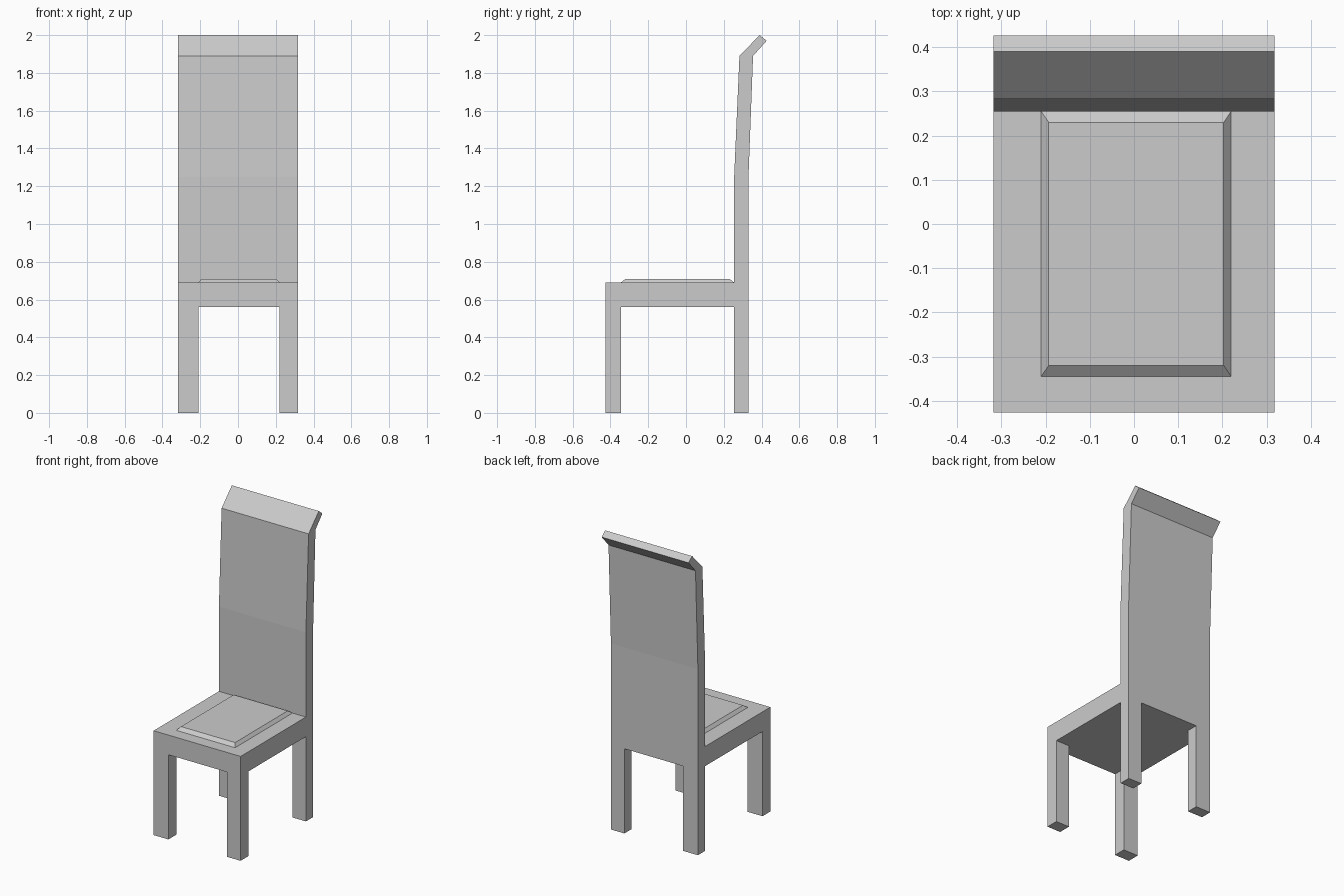
import bpy, bmesh
from mathutils import Vector

if "Cube" in bpy.data.objects:
    bpy.data.objects.remove(bpy.data.objects["Cube"])


def prism(name, points, offset):
    """Extrude a closed outline of 3D points along an offset."""
    bm = bmesh.new()
    face = bm.faces.new([bm.verts.new(p) for p in points])
    ext = bmesh.ops.extrude_face_region(bm, geom=[face], use_keep_orig=True)
    verts = [v for v in ext["geom"] if isinstance(v, bmesh.types.BMVert)]
    bmesh.ops.translate(bm, verts=verts, vec=Vector(offset))
    bmesh.ops.recalc_face_normals(bm, faces=bm.faces)
    mesh = bpy.data.meshes.new(name)
    bm.to_mesh(mesh)
    bm.free()
    obj = bpy.data.objects.new(name, mesh)
    bpy.context.collection.objects.link(obj)
    return obj


HALF_W = 0.318
X0, X1 = -0.21, 0.22      # inner sides of the legs
Y0, Y1 = -0.345, 0.255    # inner front and back of the legs
SEAT_Z, UNDER_Z = 0.69, 0.56

# Chair frame: side profile of seat block and bent backrest, swept across the width
profile = [(-0.427, 0), (0.33, 0), (0.33, 1.23), (0.355, 1.89), (0.427, 1.97),
           (0.39, 2.0), (0.283, 1.89), (Y1, 1.25), (Y1, SEAT_Z), (-0.427, SEAT_Z)]
frame = prism("chair_frame", [(-HALF_W, y, z) for y, z in profile], (2 * HALF_W, 0, 0))

# Cross-shaped cutter opens all four sides and leaves the four legs
cross = [(X0, -1), (X1, -1), (X1, Y0), (1, Y0), (1, Y1), (X1, Y1),
         (X1, 1), (X0, 1), (X0, Y1), (-1, Y1), (-1, Y0), (X0, Y0)]
cutter = prism("leg_gap_cutter", [(x, y, -0.2) for x, y in cross], (0, 0, UNDER_Z + 0.2))
cutter.hide_render = True
mod = frame.modifiers.new("leg_gaps", 'BOOLEAN')
mod.operation = 'DIFFERENCE'
mod.solver = 'EXACT'
mod.object = cutter
bpy.context.view_layer.objects.active = frame
bpy.ops.object.modifier_apply(modifier=mod.name)
bpy.data.objects.remove(cutter)

# Seat pad: low slab with bevelled rim
pad = prism("seat_pad", [(X0, Y0, SEAT_Z), (X1, Y0, SEAT_Z), (X1, Y1, SEAT_Z), (X0, Y1, SEAT_Z)],
            (0, 0, 0.02))
cx, cy = (X0 + X1) / 2, (Y0 + Y1) / 2
for v in pad.data.vertices:
    if v.co.z > SEAT_Z + 0.01:
        v.co.x += 0.017 if v.co.x < cx else -0.017
        v.co.y += 0.025 if v.co.y < cy else -0.025
